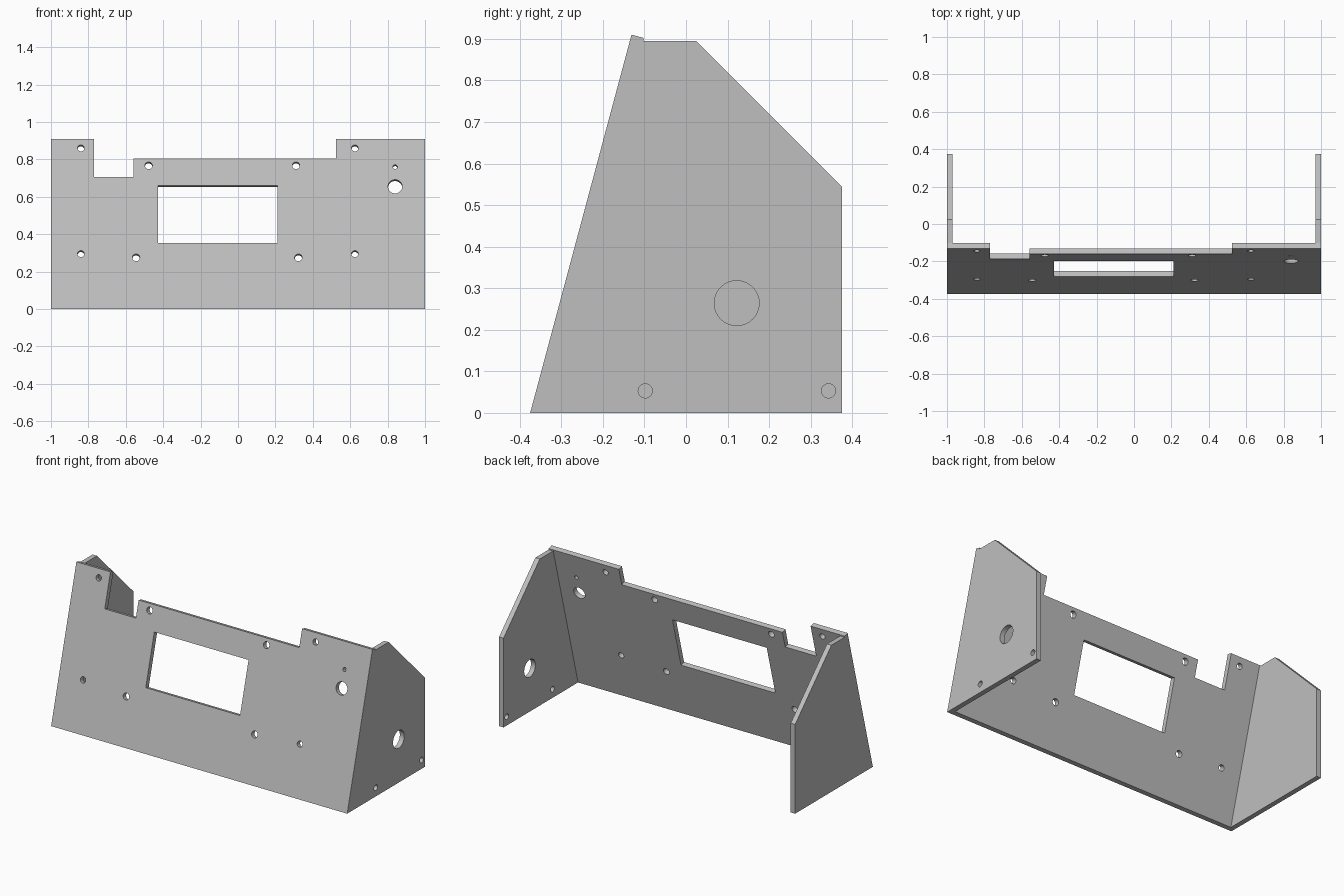
import bpy, bmesh
from math import radians, cos
from mathutils import Matrix, Vector

cube = bpy.data.objects.get("Cube")
if cube:
    bpy.data.objects.remove(cube, do_unlink=True)

TILT = radians(15)
THICK = 0.03
FRONT_Y = -0.375

grey = bpy.data.materials.new("plain grey")
grey.use_nodes = True
grey.diffuse_color = (0.52, 0.52, 0.52, 1)
grey.node_tree.nodes["Principled BSDF"].inputs["Base Color"].default_value = grey.diffuse_color

# Frame of the tilted front panel: x across, y through it, z up the slope
panel = Matrix.Translation((0, FRONT_Y, 0)) @ Matrix.Rotation(-TILT, 4, 'X')


def make_object(name, bm):
    bmesh.ops.recalc_face_normals(bm, faces=bm.faces)
    mesh = bpy.data.meshes.new(name)
    bm.to_mesh(mesh)
    bm.free()
    mesh.materials.append(grey)
    obj = bpy.data.objects.new(name, mesh)
    bpy.context.collection.objects.link(obj)
    return obj


def extrude_profile(name, points, half_width):
    """Sweep a (y, z) outline along x."""
    bm = bmesh.new()
    face = bm.faces.new([bm.verts.new((-half_width, y, z)) for y, z in points])
    geom = bmesh.ops.extrude_face_region(bm, geom=[face])["geom"]
    verts = [v for v in geom if isinstance(v, bmesh.types.BMVert)]
    bmesh.ops.translate(bm, verts=verts, vec=(2 * half_width, 0, 0))
    return make_object(name, bm)


def panel_point(depth, slope):
    return (panel @ Vector((0, depth, slope))).yz


def panel_box(name, x0, x1, z0, z1):
    """Box through the front panel; heights are those on its front face."""
    s0, s1 = z0 / cos(TILT), z1 / cos(TILT)
    bm = bmesh.new()
    bmesh.ops.create_cube(bm, size=1, matrix=panel
                          @ Matrix.Translation(((x0 + x1) / 2, 0, (s0 + s1) / 2))
                          @ Matrix.Diagonal((x1 - x0, 0.2, s1 - s0, 1)))
    return make_object(name, bm)


def drill(name, matrix, radius):
    bm = bmesh.new()
    bmesh.ops.create_cone(bm, cap_ends=True, segments=32, radius1=radius,
                          radius2=radius, depth=0.15, matrix=matrix)
    return make_object(name, bm)


# Outer solid: side outline with the tilted front and sloped back corner
top = 0.91 / cos(TILT)
lip = panel_point(THICK, top)
outline = [(FRONT_Y, 0), panel_point(0, top), lip, (lip[0], 0.895),
           (0.025, 0.895), (0.375, 0.545), (0.375, 0)]
enclosure = extrude_profile("front_panel_with_sides", outline, 1)

# Hollow behind the front panel, leaving the two side walls
cutters = [extrude_profile("hollow_cutter",
                           [panel_point(THICK, -0.2), panel_point(THICK, 1.2),
                            (0.6, 1.2), (0.6, -0.2)], 1 - THICK)]

# Top notches and display window
cutters += [panel_box("small_notch_cutter", -0.77, -0.56, 0.705, 1.1),
            panel_box("wide_notch_cutter", -0.561, 0.525, 0.805, 1.1),
            panel_box("window_cutter", -0.427, 0.21, 0.352, 0.66)]

# Screw, button and indicator holes in the front panel
SCREW = 0.018
front_holes = [(-0.84, 0.86, SCREW), (-0.84, 0.295, SCREW),
               (0.625, 0.86, SCREW), (0.625, 0.295, SCREW),
               (-0.478, 0.767, 0.02), (0.31, 0.767, 0.02),
               (-0.545, 0.275, 0.02), (0.323, 0.275, 0.02),
               (0.84, 0.76, 0.012), (0.84, 0.655, 0.038)]
for x, z, r in front_holes:
    place = panel @ Matrix.Translation((x, 0, z / cos(TILT))) @ Matrix.Rotation(radians(90), 4, 'X')
    cutters.append(drill("front_hole_cutter", place, r))

# Cable and screw holes in the left side wall
for y, z, r in [(-0.098, 0.053, 0.017), (0.343, 0.053, 0.017), (0.122, 0.264, 0.054)]:
    place = Matrix.Translation((1, y, z)) @ Matrix.Rotation(radians(90), 4, 'Y')
    cutters.append(drill("side_hole_cutter", place, r))

# Apply the cuts
for cutter in cutters:
    cutter.hide_render = True
    mod = enclosure.modifiers.new(cutter.name, 'BOOLEAN')
    mod.operation = 'DIFFERENCE'
    mod.solver = 'EXACT'
    mod.object = cutter
bpy.context.view_layer.objects.active = enclosure
for mod in list(enclosure.modifiers):
    bpy.ops.object.modifier_apply(modifier=mod.name)
for cutter in cutters:
    bpy.data.objects.remove(cutter, do_unlink=True)

# Round holes shade smoothly, plate edges stay sharp
bpy.ops.object.select_all(action='DESELECT')
enclosure.select_set(True)
bpy.ops.object.shade_smooth_by_angle(angle=radians(30))
